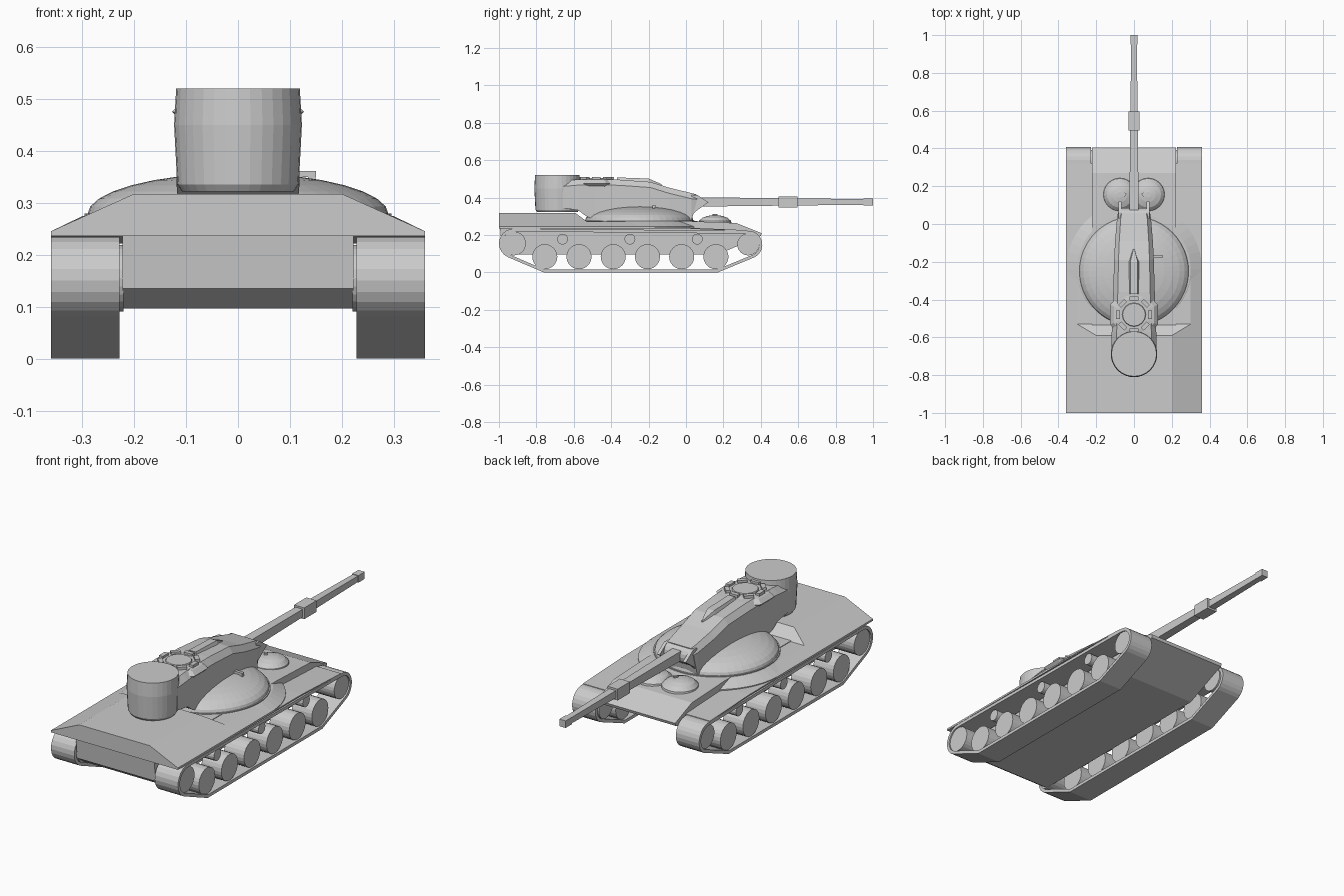
import bpy, bmesh
from math import radians, sin, cos, pi
from mathutils import Matrix

if "Cube" in bpy.data.objects:
    bpy.data.objects.remove(bpy.data.objects["Cube"])


def make(name, verts, faces):
    me = bpy.data.meshes.new(name)
    me.from_pydata(verts, [], faces)
    bm = bmesh.new()
    bm.from_mesh(me)
    bmesh.ops.recalc_face_normals(bm, faces=bm.faces)
    bm.to_mesh(me)
    bm.free()
    ob = bpy.data.objects.new(name, me)
    bpy.context.collection.objects.link(ob)
    return ob


def loft(name, rings, closed=False):
    """Skin equal-length rings of points; cap the ends, or join last to first."""
    n, m = len(rings[0]), len(rings)
    verts = [p for r in rings for p in r]
    faces = []
    for k in range(m if closed else m - 1):
        a, b = k * n, ((k + 1) % m) * n
        faces += [(a + i, a + (i + 1) % n, b + (i + 1) % n, b + i) for i in range(n)]
    if not closed:
        faces += [tuple(range(n)), tuple(range((m - 1) * n, m * n))]
    return make(name, verts, faces)


def prism(name, prof, x0, x1):
    """Extrude a (y, z) profile along x."""
    return loft(name, [[(x, y, z) for y, z in prof] for x in (x0, x1)])


def turned(name, cx, cy, prof, n=32, phase=0.0):
    """Solid turned about a vertical axis from (radius, z) points."""
    return loft(name, [[(cx + r * cos(2 * pi * i / n + phase),
                         cy + r * sin(2 * pi * i / n + phase), z)
                        for i in range(n)] for r, z in prof])


def disc(name, y, z, r, x0, x1, n=24):
    return prism(name, [(y + r * cos(2 * pi * i / n), z + r * sin(2 * pi * i / n))
                        for i in range(n)], x0, x1)


def box(name, c, s, rot=0.0):
    bm = bmesh.new()
    bmesh.ops.create_cube(bm, size=1, matrix=Matrix.Translation(c)
                          @ Matrix.Rotation(rot, 4, 'Z') @ Matrix.Diagonal((*s, 1)))
    me = bpy.data.meshes.new(name)
    bm.to_mesh(me)
    bm.free()
    ob = bpy.data.objects.new(name, me)
    bpy.context.collection.objects.link(ob)
    return ob


def arc(cy, cz, r, a0, a1, n=10):
    return [(cy + r * cos(radians(a0 + (a1 - a0) * i / n)),
             cz + r * sin(radians(a0 + (a1 - a0) * i / n))) for i in range(n + 1)]


def belt(t):
    """Track outline moved inward by t."""
    return (arc(-0.92, 0.155, 0.08 - t, 88, 247) + [(-0.76 + t * .2, t), (0.17 - t * .2, t)]
            + arc(0.333, 0.148, 0.075 - t, -62, 86))


# Running gear, both sides
for s, side in ((1, "right"), (-1, "left")):
    loops = []
    for x, t in ((0.228, 0), (0.36, 0), (0.36, 0.016), (0.228, 0.016)):
        loops.append([(s * x, y, z) for y, z in belt(t)])
    loft("track_" + side, loops, closed=True)
    for i in range(6):
        disc(f"road_wheel_{side}_{i}", -0.755 + i * 0.183, 0.084, 0.067, s * 0.24, s * 0.353)
    for i in range(3):
        disc(f"return_roller_{side}_{i}", -0.66 + i * 0.36, 0.178, 0.029, s * 0.22, s * 0.345, 16)
    disc("rear_sprocket_" + side, -0.92, 0.155, 0.064, s * 0.22, s * 0.353)
    disc("front_idler_" + side, 0.333, 0.15, 0.059, s * 0.22, s * 0.353)
    # Mudguard above the track
    prism("fender_" + side, [(-1, 0.236), (-1, 0.246), (0.0, 0.24), (0.32, 0.226),
                             (0.32, 0.221), (0.0, 0.234)], s * 0.21, s * 0.36)

# Hull between the tracks
prism("hull", [(-1.0, 0.30), (-0.985, 0.135), (-0.93, 0.096), (0.17, 0.096), (0.40, 0.195),
               (0.405, 0.21), (0.27, 0.264), (0.0, 0.275), (-0.55, 0.275), (-0.6, 0.30)],
      -0.222, 0.222)

# Raised engine deck with sloped sides, stepping down ahead of the drum
def deck_ring(y, xt, zt):
    return [(-0.36, y, 0.236), (-0.36, y, 0.245), (-xt, y, zt),
            (xt, y, zt), (0.36, y, 0.245), (0.36, y, 0.236)]


deck = [deck_ring(-1.0, 0.2, 0.317), deck_ring(-0.59, 0.2, 0.317),
        deck_ring(-0.53, 0.3, 0.272), deck_ring(-0.22, 0.3, 0.272)]
loft("engine_deck", deck)

# Turret ring fairing, ring and domed lower turret
turned("ring_fairing", 0, -0.24, [(0.36, 0.235), (0.36, 0.245), (0.30, 0.274)], 48)
turned("turret_ring", 0, -0.25, [(0.295, 0.265), (0.295, 0.279)], 48)
turned("turret_dome", 0, -0.25,
       [(0.29 * cos(a), 0.277 + 0.08 * sin(a)) for a in [i * pi / 16 for i in range(8)]], 48)

# Driver bulges on the front deck with small periscopes
for s in (1, -1):
    turned("driver_bulge", s * 0.075, 0.155,
           [(0.09, 0.255), (0.086, 0.275), (0.068, 0.292), (0.04, 0.302), (0.015, 0.306)], 24)
    box("driver_periscope", (s * 0.05, 0.155, 0.306), (0.014, 0.02, 0.012), s * 0.5)

# Upper turret: y, half width, bottom, top
stations = [(-0.66, .118, .345, .49), (-0.575, .118, .332, .497), (-0.54, .116, .305, .498),
            (-0.49, .114, .28, .498), (-0.36, .11, .28, .496), (-0.19, .105, .28, .484),
            (-0.09, .10, .28, .453), (0.03, .09, .28, .424)]
rings = [[(-w, y, b), (-w, y, t - .03), (-w * .78, y, t),
          (w * .78, y, t), (w, y, t - .03), (w, y, b)] for y, w, b, t in stations]
rings.append([(-.085, .03, .28), (-.085, .06, .39), (-.066, .055, .418),
              (.066, .055, .418), (.085, .06, .39), (.085, .03, .28)])
loft("upper_turret", rings)

# Rear drum
turned("rear_drum", 0, -0.688, [(0.108, 0.322), (0.117, 0.335), (0.123, 0.45), (0.119, 0.52)], 32)

# Cupola with a ring of vision blocks
turned("cupola", 0, -0.48, [(0.115, 0.455), (0.138, 0.475), (0.115, 0.495), (0.085, 0.5)],
       8, pi / 8)
turned("cupola_hatch", 0, -0.48, [(0.065, 0.495), (0.06, 0.506)], 16)
for i in range(8):
    a = i * pi / 4
    box(f"vision_block_{i}", (0.085 * cos(a), -0.48 + 0.085 * sin(a), 0.502),
        (0.022, 0.046, 0.018), a)

# Roof ridge and sight bracket
loft("roof_ridge", [[(-w, y, z - .03), (-w * .6, y, z), (w * .6, y, z), (w, y, z - .03)]
                    for y, w, z in ((-.37, .032, .508), (-.2, .032, .502), (-.13, .004, .472))])
box("sight_bracket", (0.125, -0.172, 0.355), (0.05, 0.016, 0.012))
box("sight_post", (0.142, -0.172, 0.342), (0.014, 0.014, 0.026))

# Mantlet with cheek plates
disc("mantlet", 0.04, 0.373, 0.045, -0.07, 0.07, 16)
for s in (1, -1):
    prism("mantlet_cheek", [(0.03, 0.415), (0.06, 0.415), (0.12, 0.375), (0.05, 0.325), (0.03, 0.3)],
          s * 0.066, s * 0.082)

# Square-section gun barrel, sleeve and muzzle
def square_tube(name, sections):
    loft(name, [[(-h, y, .377 - h), (h, y, .377 - h), (h, y, .377 + h), (-h, y, .377 + h)]
                for y, h in sections])


square_tube("gun_barrel", [(0.05, 0.025), (0.5, 0.02), (0.96, 0.015)])
square_tube("bore_sleeve", [(0.495, 0.029), (0.595, 0.029)])
square_tube("muzzle", [(0.95, 0.018), (1.0, 0.018)])
